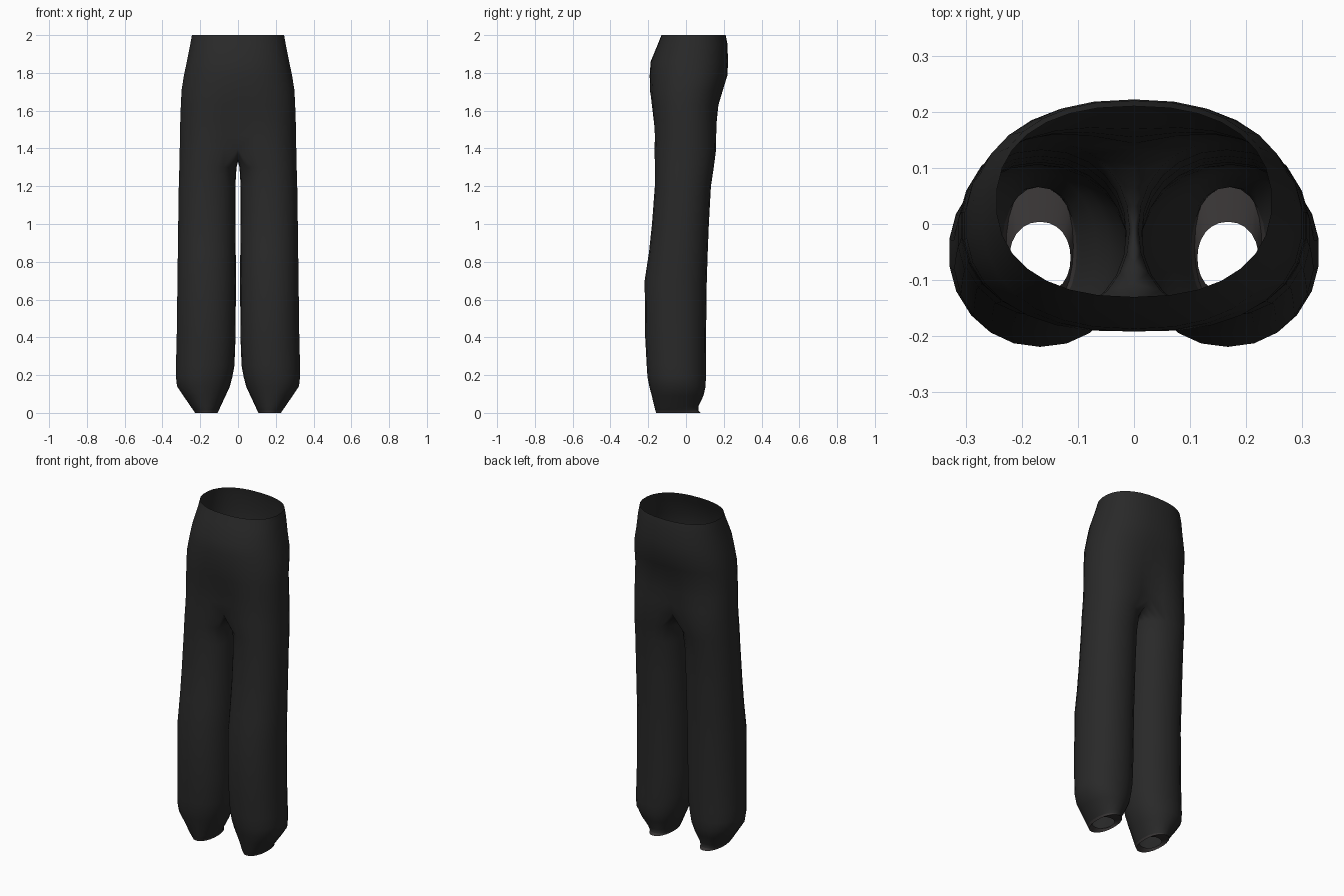
import bpy, bmesh
from math import cos, sin, pi, copysign

cube = bpy.data.objects.get("Cube")
if cube:
    bpy.data.objects.remove(cube)


def material(name, rgb):
    m = bpy.data.materials.new(name)
    m.use_nodes = True
    m.diffuse_color = (*rgb, 1)
    m.node_tree.nodes["Principled BSDF"].inputs["Base Color"].default_value = (*rgb, 1)
    return m


cloth = material("charcoal cloth", (0.022, 0.022, 0.022))
lining = material("hem grey", (0.04, 0.036, 0.036))

OUTER, INNER = 16, 7          # points around the outside, points along the inseam
SPREAD = pi * 0.68            # half angle covered by the outside of a leg

# Hips: height, front y, back y, half width, how far the legs already show
HIPS = [(2.0, -.13, .21, .245, 0), (1.95, -.15, .22, .254, 0), (1.86, -.187, .222, .272, 0),
        (1.79, -.192, .22, .287, 0), (1.71, -.194, .198, .3, .08), (1.63, -.185, .176, .304, .25),
        (1.55, -.176, .168, .307, .5), (1.47, -.168, .163, .309, .75), (1.4, -.166, .16, .31, 1)]
# Legs: height, front y, back y, outer x, inner x
LEGS = [(1.3, -.165, .147, .312, .008), (1.2, -.165, .132, .315, .014), (1.0, -.18, .121, .318, .014),
        (.85, -.196, .115, .32, .012), (.7, -.219, .11, .322, .011), (.4, -.216, .106, .326, .013),
        (.25, -.208, .105, .33, .019), (.19, -.204, .105, .33, .03), (.14, -.194, .104, .324, .043),
        (.09, -.181, .092, .29, .066), (.035, -.168, .066, .252, .092), (.012, -.162, .066, .236, .102)]
# Hem: flares at the heel, then turns up inside
HEM = [(0, -.158, .078, .228, .108), (.015, -.125, .004, .222, .113)]


def power(v, e):
    return copysign(abs(v) ** e, v)


def hip_row(bm, z, front, back, width, legs):
    """Half a waist loop, from centre back round the side to centre front."""
    mid, ry, row = (front + back) / 2, (back - front) / 2, []
    for i in range(OUTER):
        f = 1 - 2 * i / (OUTER - 1)
        a, b = f * pi / 2, f * SPREAD
        x0, y0 = width * power(cos(a), .85), ry * power(sin(a), .88)
        r = width / 2
        x1 = r + r * cos(b) - abs(f) ** 5 * (r + r * cos(SPREAD))
        y1 = ry * sin(b)
        x = 0 if i in (0, OUTER - 1) else x0 + (x1 - x0) * legs
        row.append(bm.verts.new((x, mid + y0 + (y1 - y0) * legs, z)))
    return row


def leg_row(bm, z, front, back, outer, inner):
    """A closed loop round one leg, starting where the hip loop starts."""
    cx, rx = (outer + inner) / 2, (outer - inner) / 2
    cy, ry = (front + back) / 2, (back - front) / 2
    angles = [SPREAD * (1 - 2 * i / (OUTER - 1)) for i in range(OUTER)]
    angles += [-SPREAD - (2 * pi - 2 * SPREAD) * j / (INNER + 1) for j in range(1, INNER + 1)]
    return [bm.verts.new((cx + rx * power(cos(a), .94), cy + ry * power(sin(a), .94), z)) for a in angles]


def bridge(bm, top, low, closed, mat=0):
    n = len(top)
    for i in range(n if closed else n - 1):
        j = (i + 1) % n
        face = bm.faces.new((top[i], low[i], low[j], top[j]))
        face.material_index = mat


bm = bmesh.new()
hips = [hip_row(bm, *h) for h in HIPS]
for a, b in zip(hips, hips[1:]):
    bridge(bm, a, b, False)

# Crotch seam sags between the centre front and centre back
start, end = hips[-1][-1].co, hips[-1][0].co
seam = []
for j in range(1, INNER + 1):
    t = j / (INNER + 1)
    p = start.lerp(end, t)
    seam.append(bm.verts.new((0, p.y, p.z - .07 * sin(pi * t))))

loop = hips[-1] + seam
for spec in LEGS:
    row = leg_row(bm, *spec)
    bridge(bm, loop, row, True)
    loop = row
for spec in HEM:
    row = leg_row(bm, *spec)
    bridge(bm, loop, row, True, 1)
    loop = row

bmesh.ops.recalc_face_normals(bm, faces=bm.faces)
# Open shell: make sure the side of the hips faces outward
bm.faces.ensure_lookup_table()
side = max(bm.faces, key=lambda f: f.calc_center_median().x)
if side.normal.x < 0:
    bmesh.ops.reverse_faces(bm, faces=bm.faces)

mesh = bpy.data.meshes.new("trousers")
bm.to_mesh(mesh)
bm.free()
mesh.materials.append(cloth)
mesh.materials.append(lining)
trousers = bpy.data.objects.new("trousers", mesh)
bpy.context.collection.objects.link(trousers)

mirror = trousers.modifiers.new("other_leg", 'MIRROR')
mirror.use_clip = True
mirror.merge_threshold = 0.001

bpy.ops.object.select_all(action='DESELECT')
trousers.select_set(True)
bpy.context.view_layer.objects.active = trousers
bpy.ops.object.shade_smooth_by_angle(angle=pi / 3)
